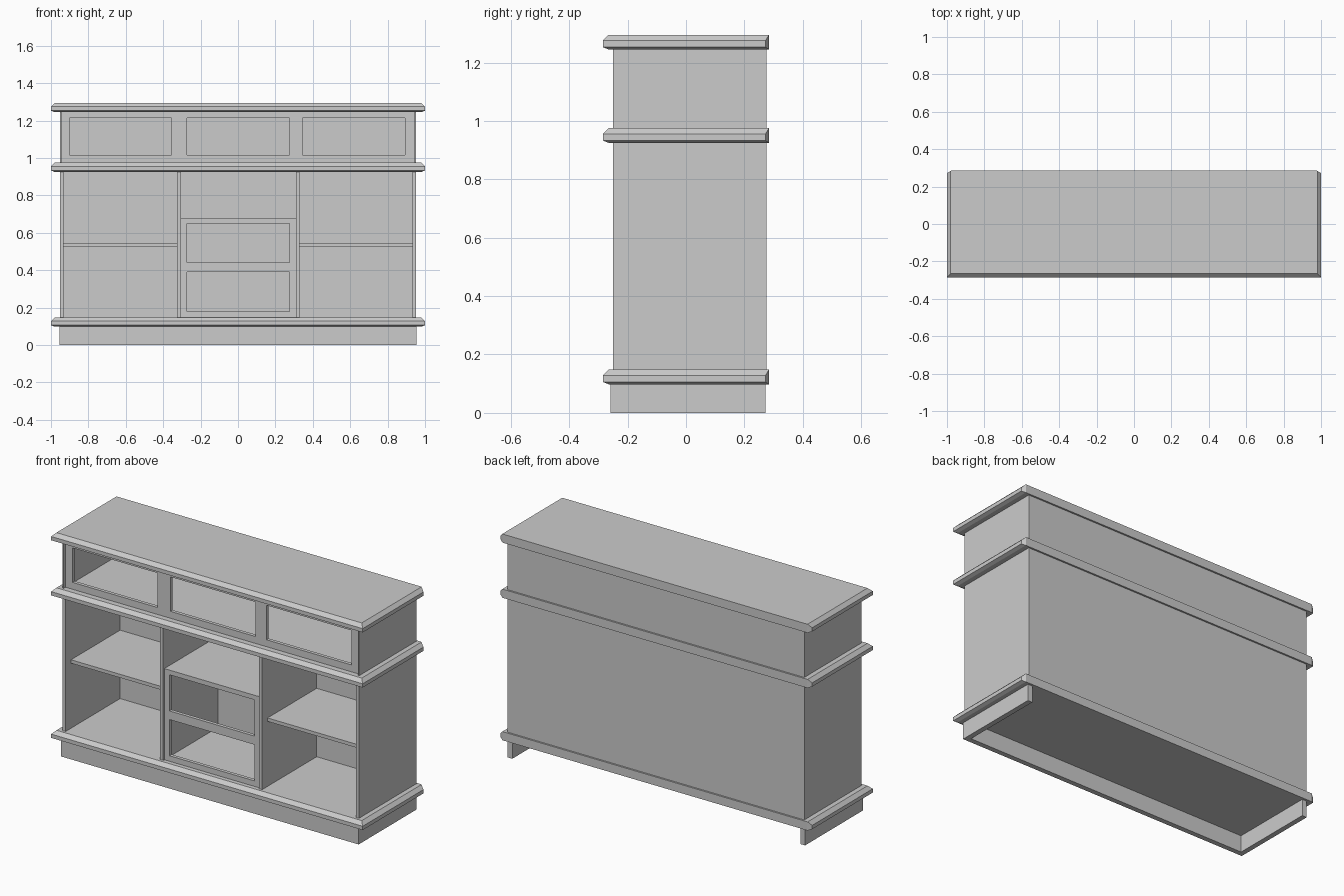
import bpy
import bmesh

cube = bpy.data.objects.get("Cube")
if cube:
    bpy.data.objects.remove(cube, do_unlink=True)

grey = bpy.data.materials.new("light_grey")
grey.use_nodes = True
colour = (0.6, 0.6, 0.6, 1)
grey.diffuse_color = colour
grey.node_tree.nodes["Principled BSDF"].inputs["Base Color"].default_value = colour


def finish(name, bm):
    bmesh.ops.recalc_face_normals(bm, faces=bm.faces)
    mesh = bpy.data.meshes.new(name)
    bm.to_mesh(mesh)
    bm.free()
    mesh.materials.append(grey)
    obj = bpy.data.objects.new(name, mesh)
    bpy.context.collection.objects.link(obj)
    return obj


def add_box(bm, xs, ys, zs):
    made = bmesh.ops.create_cube(bm, size=1)["verts"]
    for v in made:
        for axis, (low, high) in enumerate((xs, ys, zs)):
            v.co[axis] = low if v.co[axis] < 0 else high


def box(name, xs, ys, zs):
    bm = bmesh.new()
    add_box(bm, xs, ys, zs)
    return finish(name, bm)


def moulding(name, top):
    """Board with bevelled front and sides and a clipped back corner."""
    bm = bmesh.new()
    rings = []
    for drop, inset in ((0.05, 0.02), (0.042, 0), (0.02, 0), (0, 0.02)):
        x, front, z = 1 - inset, -0.285 + inset, top - drop
        outline = [(-x, front), (x, front), (x, 0.272 + inset * 0.6),
                   (0.978, 0.285), (-0.978, 0.285), (-x, 0.272 + inset * 0.6)]
        rings.append([bm.verts.new((px, py, z)) for px, py in outline])
    for low, high in zip(rings, rings[1:]):
        for i in range(len(low)):
            j = (i + 1) % len(low)
            bm.faces.new((low[i], low[j], high[j], high[i]))
    bm.faces.new(rings[0])
    bm.faces.new(rings[-1])
    return finish(name, bm)


def frame(name, xs, ys, zs, columns, rows):
    """Thin panel pierced by a grid of rectangular openings."""
    bm = bmesh.new()
    x_cuts = [xs[0]] + [v for c in columns for v in c] + [xs[1]]
    z_cuts = [zs[0]] + [v for r in rows for v in r] + [zs[1]]
    verts = [[bm.verts.new((x, ys[0], z)) for z in z_cuts] for x in x_cuts]
    for i in range(len(x_cuts) - 1):
        for k in range(len(z_cuts) - 1):
            if i % 2 and k % 2:
                continue
            bm.faces.new((verts[i][k], verts[i + 1][k],
                          verts[i + 1][k + 1], verts[i][k + 1]))
    solid = bmesh.ops.extrude_face_region(bm, geom=bm.faces[:] + bm.edges[:],
                                          use_keep_orig=True)
    for v in solid["geom"]:
        if isinstance(v, bmesh.types.BMVert):
            v.co.y = ys[1]
    return finish(name, bm)


BODY = 0.952
FLOOR, MID_LOW, MID_TOP, ROOF = 0.148, 0.925, 0.975, 1.245

# Three bevelled boards
for board, height in (("bottom_board", FLOOR), ("middle_board", MID_TOP),
                      ("top_board", 1.295)):
    moulding(board, height)

# Plinth, open at the back
box("plinth_front", (-0.955, 0.955), (-0.258, -0.228), (0, 0.1))
for side, s in (("right", -1), ("left", 1)):
    def span(a, b):
        return sorted((s * a, s * b))

    box(side + "_plinth", span(0.925, 0.955), (-0.228, 0.272), (0, 0.1))
    # Outer sides
    box(side + "_lower_side", span(0.932, BODY), (-0.25, 0.25), (FLOOR, MID_LOW))
    box(side + "_upper_side", span(0.945, BODY), (-0.25, 0.25), (MID_TOP, ROOF))
    # Inner dividers and side shelves
    inner = 0.31 if s > 0 else 0.305
    box(side + "_divider", span(inner, inner + 0.02), (-0.25, 0.25), (FLOOR, MID_LOW))
    box(side + "_shelf", span(inner + 0.02, 0.932), (-0.2, 0.25), (0.525, 0.545))

# Back panels
box("lower_back", (-BODY, BODY), (0.25, 0.275), (FLOOR, MID_LOW))
box("upper_back", (-BODY, BODY), (0.25, 0.275), (MID_TOP, ROOF))

# Centre compartment with two openings
box("centre_shelf", (-0.305, 0.31), (-0.24, 0.25), (0.657, 0.677))
frame("centre_frame", (-0.305, 0.31), (-0.24, -0.22), (FLOOR, 0.657),
      [(-0.272, 0.275)], [(0.18, 0.39), (0.44, 0.65)])

# Upper row of three openings
frame("upper_frame", (-0.945, 0.945), (-0.232, -0.212), (MID_TOP, ROOF),
      [(-0.9, -0.355), (-0.272, 0.275), (0.345, 0.892)], [(1.015, 1.215)])
